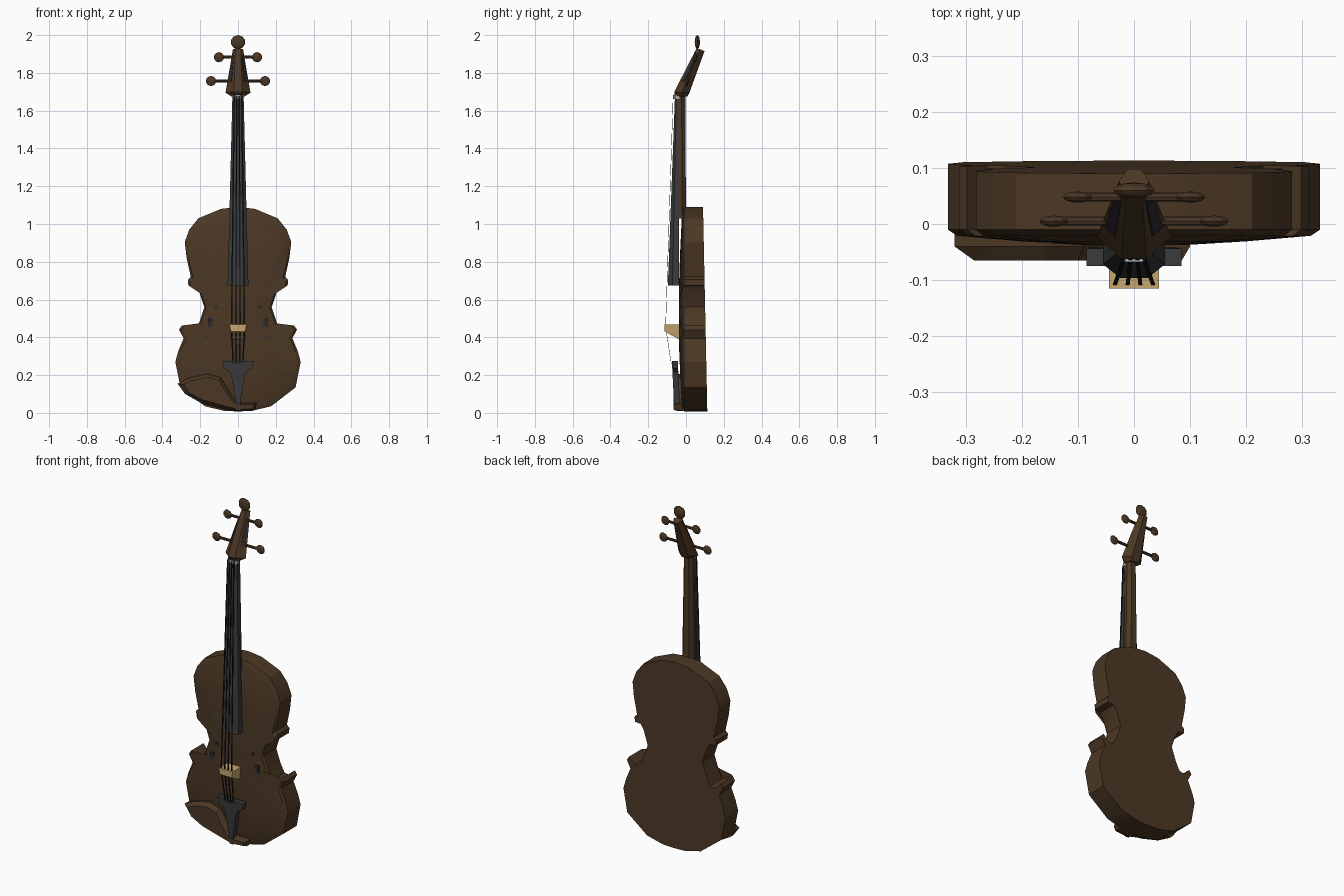
import bpy, bmesh, math
from mathutils import Vector, Matrix

if "Cube" in bpy.data.objects:
    bpy.data.objects.remove(bpy.data.objects["Cube"])


def mat(name, rgb):
    m = bpy.data.materials.new(name)
    m.diffuse_color = (*rgb, 1)
    m.use_nodes = True
    m.node_tree.nodes["Principled BSDF"].inputs["Base Color"].default_value = m.diffuse_color
    return m


BROWN = mat("brown_wood", (0.072, 0.039, 0.018))
GREY = mat("ebony_grey", (0.043, 0.044, 0.046))
BLACK = mat("string_black", (0.008, 0.008, 0.009))
TAN = mat("pale_maple", (0.56, 0.39, 0.16))
IVORY = mat("nut_grey", (0.42, 0.42, 0.42))
SLOT = mat("slot_dark", (0.022, 0.023, 0.028))


def finish(name, bm, material):
    bmesh.ops.recalc_face_normals(bm, faces=bm.faces)
    me = bpy.data.meshes.new(name)
    bm.to_mesh(me)
    bm.free()
    me.materials.append(material)
    ob = bpy.data.objects.new(name, me)
    bpy.context.collection.objects.link(ob)
    return ob


def loft(name, rings, material):
    """Skin closed rings of equal length and cap both ends."""
    bm = bmesh.new()
    vs = [[bm.verts.new(p) for p in r] for r in rings]
    n = len(vs[0])
    for a, b in zip(vs, vs[1:]):
        for i in range(n):
            j = (i + 1) % n
            bm.faces.new((a[i], a[j], b[j], b[i]))
    bm.faces.new(vs[0])
    bm.faces.new(vs[-1])
    return finish(name, bm, material)


def mirrored(half):
    """Close a right-half list of (x, ...) points across x = 0."""
    return half + [(-p[0], *p[1:]) for p in reversed(half) if p[0] > 0]


def ball(name, loc, scale, segs=10, rings=6, material=BROWN):
    bm = bmesh.new()
    bmesh.ops.create_uvsphere(bm, u_segments=segs, v_segments=rings, radius=1)
    # poles point along y so the disc faces the front
    bm.transform(Matrix.Translation(loc) @ Matrix.Diagonal((*scale, 1)) @ Matrix.Rotation(math.pi / 2, 4, 'X'))
    return finish(name, bm, material)


# body: one outline, arched front, sloping flat back
outline = mirrored([
    (0, 1.09), (.09, 1.08), (.21, 1.03), (.258, .97), (.282, .905), (.272, .82), (.25, .72),
    (.266, .705), (.263, .675), (.225, .672), (.205, .64), (.178, .56), (.205, .48),
    (.23, .43), (.262, .425), (.298, .462), (.312, .44), (.288, .395), (.315, .33), (.332, .27),
    (.305, .135), (.175, .035), (.07, .01), (0, .008)])


def body_ring(s, y):
    return [(x * s, y, .5 + (z - .5) * s) for x, z in outline]


back = [(x, .113 - .021 * z, z) for x, z in outline]
body = loft("body", [back, body_ring(1, -.01), body_ring(.95, -.021),
                     body_ring(.6, -.031), body_ring(.3, -.037)], BROWN)
bpy.context.view_layer.objects.active = body
body.select_set(True)
bpy.ops.object.shade_smooth_by_angle(angle=math.radians(25))
body.select_set(False)

# sound holes: small dark plates on the front
for s, side in ((-1, "left"), (1, "right")):
    for part, x, z, w, h, y in (("middle", .145, .48, .013, .022, -.034),
                                ("top", .117, .56, .008, .008, -.033),
                                ("bottom", .17, .405, .005, .005, -.033)):
        sq = [(s * x + a * w, z + b * h) for a, b in ((-1, -1), (1, -1), (1, 1), (-1, 1))]
        loft(f"sound_hole_{part}_{side}", [[(p, yy, q) for p, q in sq] for yy in (y, y + .007)], SLOT)


# neck and fingerboard: tapered sections stacked along z
def section(z, w, front, rear, chamfer_rear=False):
    half = ([(w, front), (w, (front + rear) / 2), (w * .5, rear)] if chamfer_rear else
            [(w * .45, front), (w, front + (rear - front) * .4), (w, rear)])
    return [(x, y, z) for x, y in mirrored(half)]


loft("neck", [section(1.03, .04, -.042, .0, True), section(1.69, .029, -.042, -.004, True)], BROWN)
loft("fingerboard", [section(.675, .055, -.096, -.036), section(1.665, .03, -.059, -.04)], GREY)
loft("nut", [section(1.663, .031, -.068, -.035), section(1.682, .031, -.068, -.035)], IVORY)


# pegbox: tilted six-sided taper
def hexring(f, s, b):
    """front, side and back points as (x, y, z)"""
    return mirrored([f, s, b])


peg_low = hexring((.022, -.062, 1.70), (.066, -.022, 1.695), (.028, .018, 1.695))
peg_top = hexring((.014, .056, 1.93), (.027, .076, 1.925), (.012, .098, 1.915))
loft("pegbox", [hexring((.02, -.055, 1.675), (.034, -.025, 1.675), (.02, .008, 1.675)),
                peg_low, peg_top], BROWN)

# dark slots on the two angled front faces of the pegbox
for i, j, side in ((0, 1, "right"), (5, 4, "left")):
    a, b, c, d = (Vector(p) for p in (peg_low[i], peg_low[j], peg_top[j], peg_top[i]))
    n = (b - a).cross(d - a).normalized()
    if n.y > 0:
        n = -n
    quad = []
    for u, v in ((.35, .25), (.8, .25), (.85, .55), (.75, .8), (.3, .8)):
        quad.append(a.lerp(b, u).lerp(d.lerp(c, u), v))
    loft(f"pegbox_slot_{side}", [[p - n * .005 for p in quad], [p + n * .003 for p in quad]], SLOT)

# scroll head
ball("head", (0, .06, 1.963), (.039, .014, .037))

# pegs: shaft and flat knob on each side
for level, z, y, reach in (("lower", 1.757, .005, .143), ("upper", 1.883, .048, .101)):
    for s, side in ((-1, "left"), (1, "right")):
        bm = bmesh.new()
        bmesh.ops.create_cone(bm, cap_ends=True, segments=8, radius1=.008, radius2=.008, depth=reach)
        bm.transform(Matrix.Translation((s * reach / 2, y, z)) @ Matrix.Rotation(math.pi / 2, 4, 'Y'))
        finish(f"peg_shaft_{level}_{side}", bm, BROWN)
        ball(f"peg_knob_{level}_{side}", (s * reach, y, z), (.027, .01, .027))

# bridge: wedge profile extruded across x
prof = [(.045, -.115, .468), (.039, -.115, .432), (.036, -.034, .388), (.045, -.034, .468)]
loft("bridge", [[(s * x, y, z) for x, y, z in prof] for s in (-1, 1)], TAN)

# tailpiece
tail = mirrored([(.085, .275), (.075, .235), (.045, .22), (.036, .2), (.013, .07), (.013, .012)])
loft("tailpiece", [[(x, y - .05 * z, z) for x, z in tail] for y in (-.061, -.03)], GREY)

# chin rest: wide base, smaller front
rest_base = [(-.32, .155), (-.26, .185), (-.16, .207), (-.09, .187), (-.055, .13), (-.02, .07), (.02, .052),
             (.10, .052), (.085, .013), (0, .009), (-.09, .025), (-.2, .055), (-.28, .1)]
rest_face = [(-.285, .15), (-.25, .17), (-.16, .188), (-.10, .172), (-.07, .12), (-.03, .06), (.01, .042),
             (.085, .044), (.075, .022), (0, .018), (-.09, .042), (-.19, .07), (-.26, .107)]
loft("chin_rest", [[(x, -.012, z) for x, z in rest_base], [(x, -.04, z) for x, z in rest_base],
                   [(x, -.065, z) for x, z in rest_face]], BROWN)

# strings: flat ribbons from pegbox over nut and bridge to the tailpiece
for k in range(4):
    t = (k - 1.5) / 1.5
    path = [(t * .026, -.079, .26), (t * .034, -.109, .455), (t * .02, -.069, 1.675), (t * .017, -.05, 1.705)]
    loft(f"string_{k + 1}", [[(x - .0035, y, z), (x + .0035, y, z), (x + .0035, y + .002, z), (x - .0035, y + .002, z)]
                             for x, y, z in path], BLACK)
